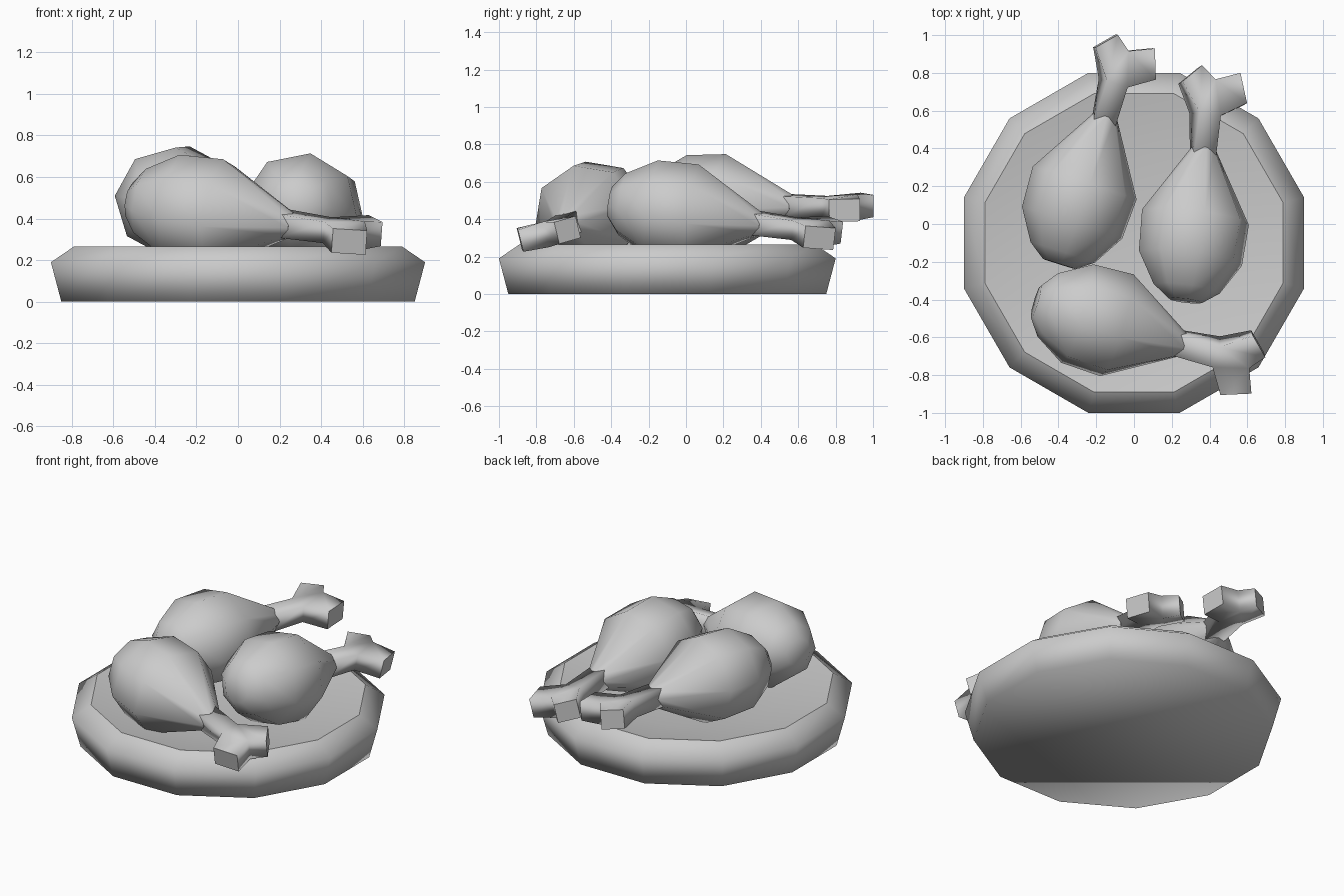
import bpy, bmesh
from math import radians, cos, sin, pi
from mathutils import Matrix

if "Cube" in bpy.data.objects:
    bpy.data.objects.remove(bpy.data.objects["Cube"])


def finish(bm, name, angle, matrix=Matrix(), creases=()):
    """Smooth below the angle; creases are extra sharp vertex groups."""
    bmesh.ops.recalc_face_normals(bm, faces=bm.faces[:])
    for f in bm.faces:
        f.smooth = True
    for e in bm.edges:
        hard = any(all(v in group for v in e.verts) for group in creases)
        e.smooth = not hard and e.calc_face_angle(0) < radians(angle)
    me = bpy.data.meshes.new(name)
    bm.to_mesh(me)
    bm.free()
    ob = bpy.data.objects.new(name, me)
    bpy.context.collection.objects.link(ob)
    ob.matrix_world = matrix


def loft(bm, rings):
    """Bridge rings of points and cap both ends."""
    loops = [[bm.verts.new(p) for p in ring] for ring in rings]
    n = len(loops[0])
    for a, b in zip(loops, loops[1:]):
        for i in range(n):
            j = (i + 1) % n
            bm.faces.new((a[i], a[j], b[j], b[i]))
    bm.faces.new(loops[0])
    bm.faces.new(loops[-1])
    return loops


# plate: twelve-sided dish with a crisp inner rim, profile of (radius, z)
bm = bmesh.new()
profile = [(0.88, 0), (0.932, 0.19), (0.818, 0.265), (0.5, 0.205)]
loops = loft(bm, [[(r * cos(pi / 12 + i * pi / 6), r * sin(pi / 12 + i * pi / 6), z)
                   for i in range(12)] for r, z in profile])
finish(bm, "plate", 80, Matrix.Translation((0, -0.1, 0)), [loops[2]])


# drumstick meat: eight-sided teardrop along local x, ending at the neck (x = 0)
def add_meat(name, matrix):
    bm = bmesh.new()
    stations = [(-0.82, 0.09), (-0.755, 0.18), (-0.59, 0.28),
                (-0.37, 0.29), (0, 0.065)]
    loft(bm, [[(x, r * cos(i * pi / 4), 0.94 * r * sin(i * pi / 4))
               for i in range(8)] for x, r in stations])
    finish(bm, name, 60, matrix)


# bone: shaft splitting into two knobs; points are (x, y, half thickness)
def add_bone(name, matrix):
    bm = bmesh.new()
    pts = [(-0.04, 0.06, 0.058), (0.18, 0.055, 0.052), (0.33, 0.168, 0.06),
           (0.43, 0.075, 0.06), (0.365, -0.005, 0.07), (0.42, -0.135, 0.06),
           (0.265, -0.19, 0.06), (0.18, -0.06, 0.052), (-0.04, -0.06, 0.058)]
    top = [bm.verts.new((x, y, h)) for x, y, h in pts]
    low = [bm.verts.new((x, y, -h)) for x, y, h in pts]
    low[1].co.y = 0.09
    for layer in (top, low):
        for f in ((0, 1, 7, 8), (1, 2, 3, 4), (4, 5, 6, 7), (1, 4, 7)):
            bm.faces.new([layer[i] for i in f])
    for i in range(9):
        j = (i + 1) % 9
        bm.faces.new((top[i], top[j], low[j], low[i]))
    ends = [top[i:i + 2] + low[i:i + 2] for i in (2, 5)]
    finish(bm, name, 110, matrix, ends)


# place three drumsticks: neck position, yaw, downward pitch, roll
for label, neck, yaw, pitch, roll in [
        ("left", (-0.15, 0.57, 0.47), 72.5, 1, 6),
        ("right", (0.37, 0.40, 0.375), 83, 8, 10),
        ("front", (0.26, -0.64, 0.37), -16.5, 8, 12)]:
    m = (Matrix.Translation(neck) @ Matrix.Rotation(radians(yaw), 4, 'Z')
         @ Matrix.Rotation(radians(pitch), 4, 'Y')
         @ Matrix.Rotation(radians(roll), 4, 'X'))
    add_meat(label + "_drumstick_meat", m)
    add_bone(label + "_drumstick_bone", m)
